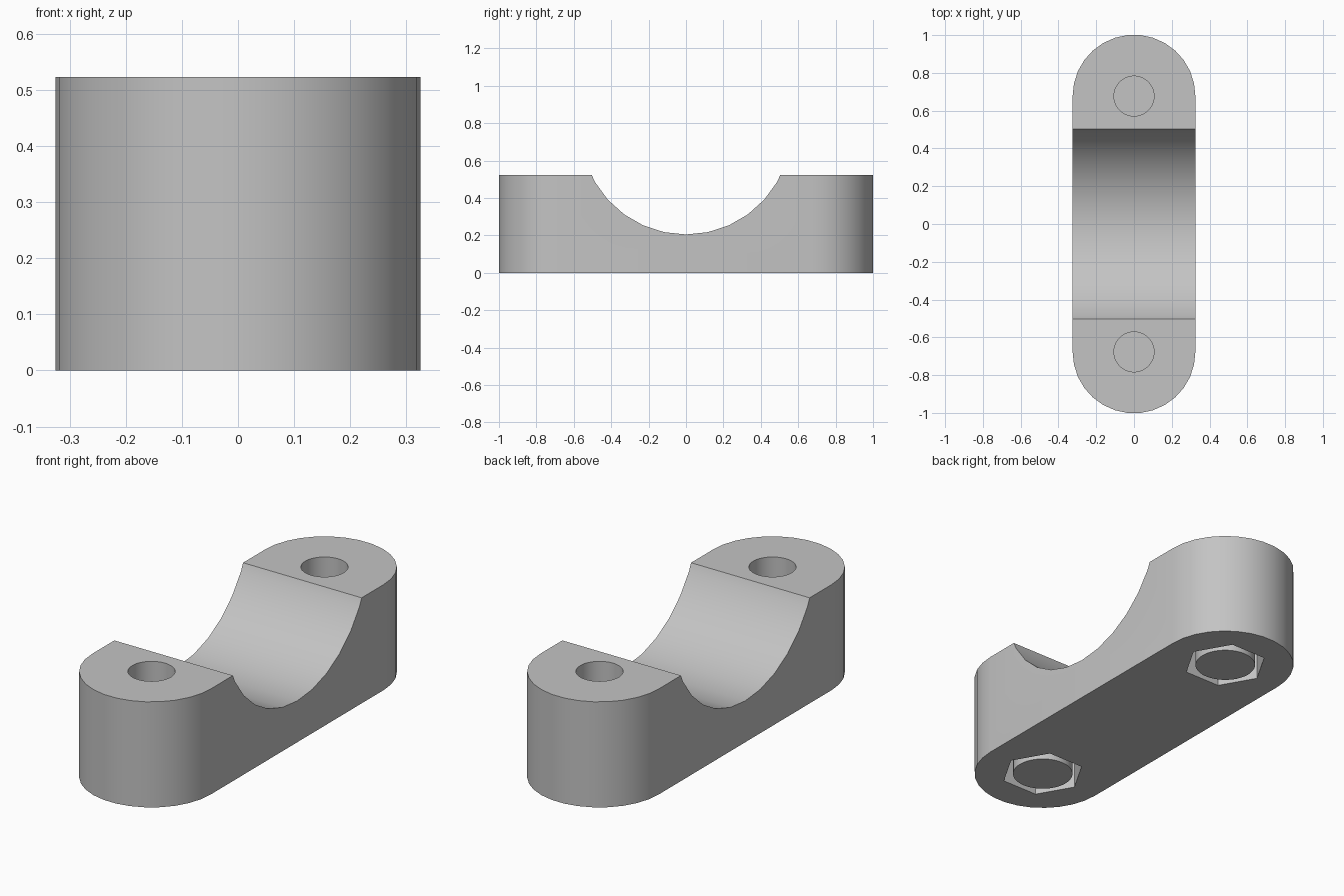
import bpy, bmesh
from math import sin, cos, radians, pi
from mathutils import Matrix

cube = bpy.data.objects.get("Cube")
if cube:
    bpy.data.objects.remove(cube)

HEIGHT, HALF_WIDTH, HOLE_Y = 0.523, 0.325, 0.677
POCKET_DEPTH, HOLE_FLOOR = 0.17, 0.185

grey = bpy.data.materials.new("plain grey")
grey.use_nodes = True
colour = (0.55, 0.55, 0.55, 1)
grey.diffuse_color = colour
grey.node_tree.nodes["Principled BSDF"].inputs["Base Color"].default_value = colour


def make_object(name, bm):
    bmesh.ops.recalc_face_normals(bm, faces=bm.faces)
    mesh = bpy.data.meshes.new(name)
    bm.to_mesh(mesh)
    bm.free()
    mesh.materials.append(grey)
    obj = bpy.data.objects.new(name, mesh)
    bpy.context.collection.objects.link(obj)
    return obj


def upright_pair(name, radius, sides, bottom, top, turn=0):
    """Two matching upright prisms, one at each bolt position."""
    bm = bmesh.new()
    for y in (-HOLE_Y, HOLE_Y):
        place = Matrix.Translation((0, y, (bottom + top) / 2)) @ Matrix.Rotation(turn, 4, 'Z')
        bmesh.ops.create_cone(bm, cap_ends=True, segments=sides, radius1=radius,
                              radius2=radius, depth=top - bottom, matrix=place)
    return make_object(name, bm)


def cut(target, cutter):
    cutter.hide_render = True
    mod = target.modifiers.new(cutter.name, 'BOOLEAN')
    mod.operation, mod.solver, mod.object = 'DIFFERENCE', 'EXACT', cutter
    bpy.context.view_layer.objects.active = target
    bpy.ops.object.modifier_apply(modifier=mod.name)
    bpy.data.objects.remove(cutter)


def smooth(obj):
    bpy.ops.object.select_all(action='DESELECT')
    obj.select_set(True)
    bpy.context.view_layer.objects.active = obj
    bpy.ops.object.shade_smooth_by_angle(angle=radians(30))


# Clamp body: round-ended bar
bm = bmesh.new()
outline = []
for side in (1, -1):
    for step in range(16):
        a = radians(12 * step)
        outline.append(bm.verts.new((side * HALF_WIDTH * cos(a),
                                     side * (HOLE_Y + HALF_WIDTH * sin(a)), 0)))
base = bm.faces.new(outline)
raised = bmesh.ops.extrude_face_region(bm, geom=[base])["geom"]
bmesh.ops.translate(bm, vec=(0, 0, HEIGHT),
                    verts=[v for v in raised if isinstance(v, bmesh.types.BMVert)])
body = make_object("clamp_body", bm)

# Round saddle across the top
bm = bmesh.new()
lay_flat = Matrix.Translation((0, 0, 0.768)) @ Matrix.Rotation(pi / 2, 4, 'Y')
# the 30-sided cutter keeps a corner at its lowest point
spin = Matrix.Rotation(pi / 2, 4, 'Z')
bmesh.ops.create_cone(bm, cap_ends=True, segments=30, radius1=0.563, radius2=0.563,
                      depth=1, matrix=lay_flat @ spin)
low = min(bm.verts, key=lambda v: v.co.z)
if abs(low.co.y) > 0.01:
    bmesh.ops.rotate(bm, verts=bm.verts, cent=(0, 0, 0.768),
                     matrix=Matrix.Rotation(radians(6), 3, 'X'))
cut(body, make_object("saddle_cutter", bm))

# Bolt holes from above, hexagonal nut pockets from below
cut(body, upright_pair("bolt_hole_cutter", 0.106, 40, HOLE_FLOOR, HEIGHT + 0.1))
cut(body, upright_pair("nut_pocket_cutter", 0.197, 6, -0.1, POCKET_DEPTH, pi / 6))
smooth(body)

# Round pillars inside the nut pockets, flush with the underside
smooth(upright_pair("pocket_pillars", 0.142, 40, 0, POCKET_DEPTH + 0.005))
